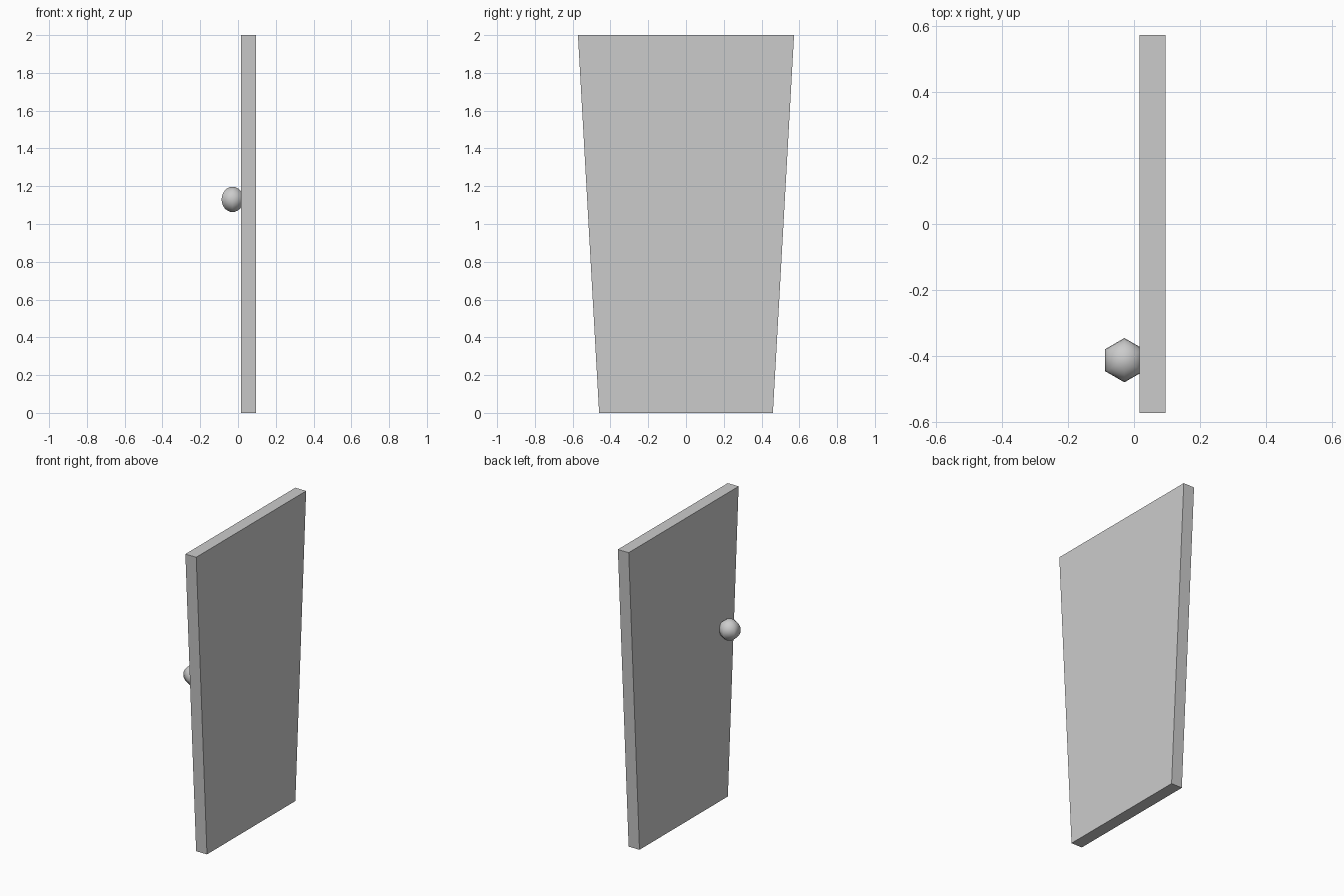
import bpy, bmesh
from mathutils import Matrix

if "Cube" in bpy.data.objects:
    bpy.data.objects.remove(bpy.data.objects["Cube"])


def make_object(name, bm):
    mesh = bpy.data.meshes.new(name)
    bm.to_mesh(mesh)
    bm.free()
    obj = bpy.data.objects.new(name, mesh)
    bpy.context.collection.objects.link(obj)
    return obj


# Door panel: a slab that widens towards the top
bm = bmesh.new()
bmesh.ops.create_cube(bm, size=1)
for v in bm.verts:
    half_width = 0.572 if v.co.z > 0 else 0.46
    v.co = (0.0565 + v.co.x * 0.079, 2 * v.co.y * half_width, 1 + 2 * v.co.z)
make_object("door_panel", bm)

# Knob: six-sided ball, partly sunk into the panel, smooth shaded
bm = bmesh.new()
bmesh.ops.create_uvsphere(bm, u_segments=6, v_segments=12, radius=0.067,
                          matrix=Matrix.Translation((-0.029, -0.412, 1.13)))
for f in bm.faces:
    f.smooth = True
make_object("door_knob", bm)
